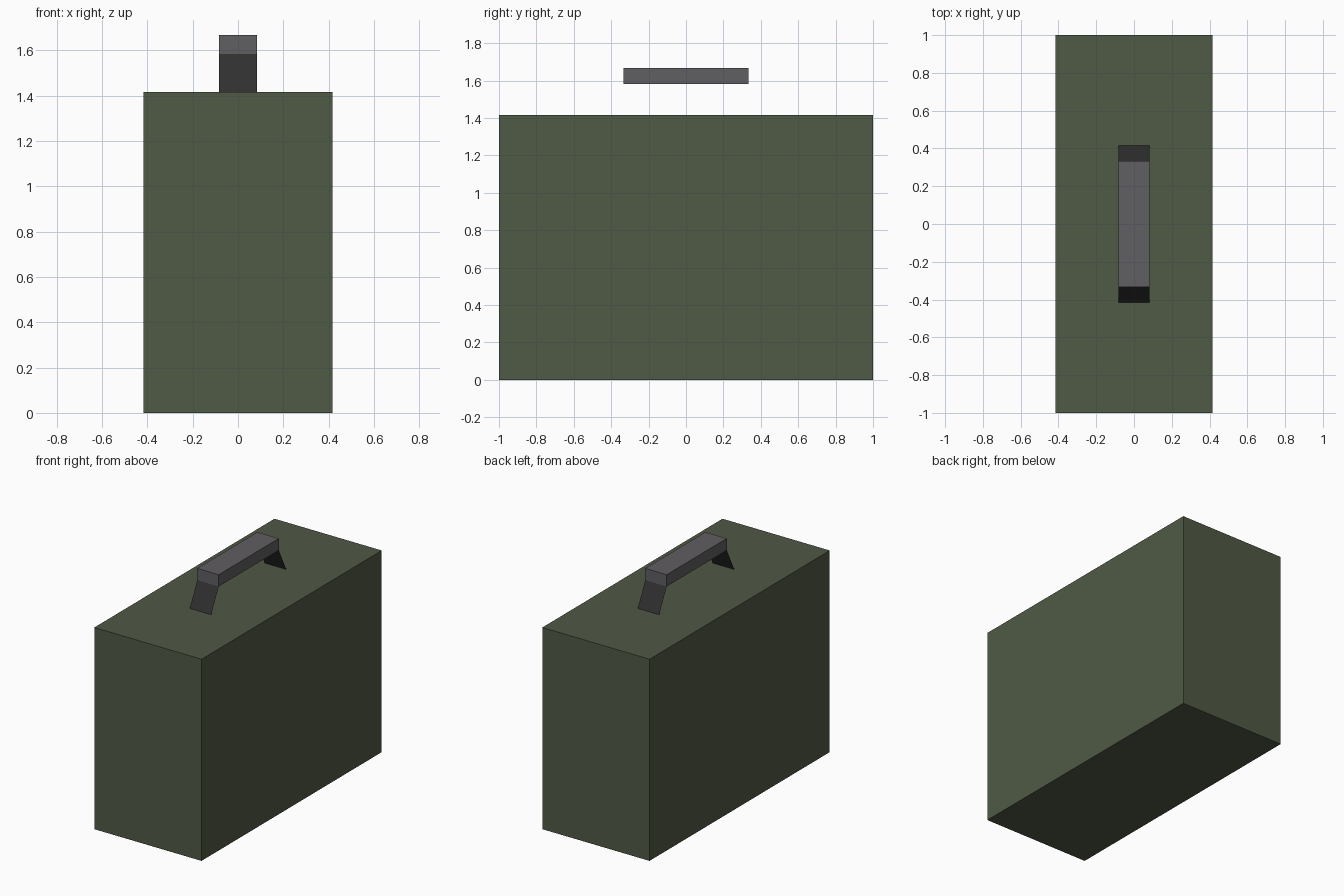
import bpy, bmesh
from mathutils import Matrix, Vector

if "Cube" in bpy.data.objects:
    bpy.data.objects.remove(bpy.data.objects["Cube"])


def material(name, rgb):
    m = bpy.data.materials.new(name)
    m.diffuse_color = (*rgb, 1.0)
    m.use_nodes = True
    m.node_tree.nodes["Principled BSDF"].inputs["Base Color"].default_value = m.diffuse_color
    return m


GREEN = material("olive green", (0.080, 0.100, 0.060))
GREY = material("warm grey", (0.117, 0.112, 0.120))
BLACK = material("soft black", (0.030, 0.030, 0.031))


def finish(name, bm, mat):
    me = bpy.data.meshes.new(name)
    bm.to_mesh(me)
    bm.free()
    me.materials.append(mat)
    ob = bpy.data.objects.new(name, me)
    bpy.context.collection.objects.link(ob)
    return ob


def box(name, size, z0, mat):
    bm = bmesh.new()
    centre = Vector((0, 0, z0 + size[2] / 2))
    bmesh.ops.create_cube(bm, size=1, matrix=Matrix.LocRotScale(centre, None, Vector(size)))
    return finish(name, bm, mat)


# Main case and the grip bar floating above it
box("case_body", (0.8333, 2.0, 1.4167), 0, GREEN)
box("handle_grip", (0.1667, 0.6667, 0.0833), 1.5833, GREY)

# Thin sloping straps joining the grip ends to the case top
for name, s in (("front_strap", -1), ("back_strap", 1)):
    bm = bmesh.new()
    w = 0.0833 * -s
    pts = [(-w, s * 0.4167, 1.4167), (w, s * 0.4167, 1.4167),
           (w, s * 0.3333, 1.5833), (-w, s * 0.3333, 1.5833)]
    bm.faces.new([bm.verts.new(p) for p in pts])
    finish(name, bm, BLACK)
